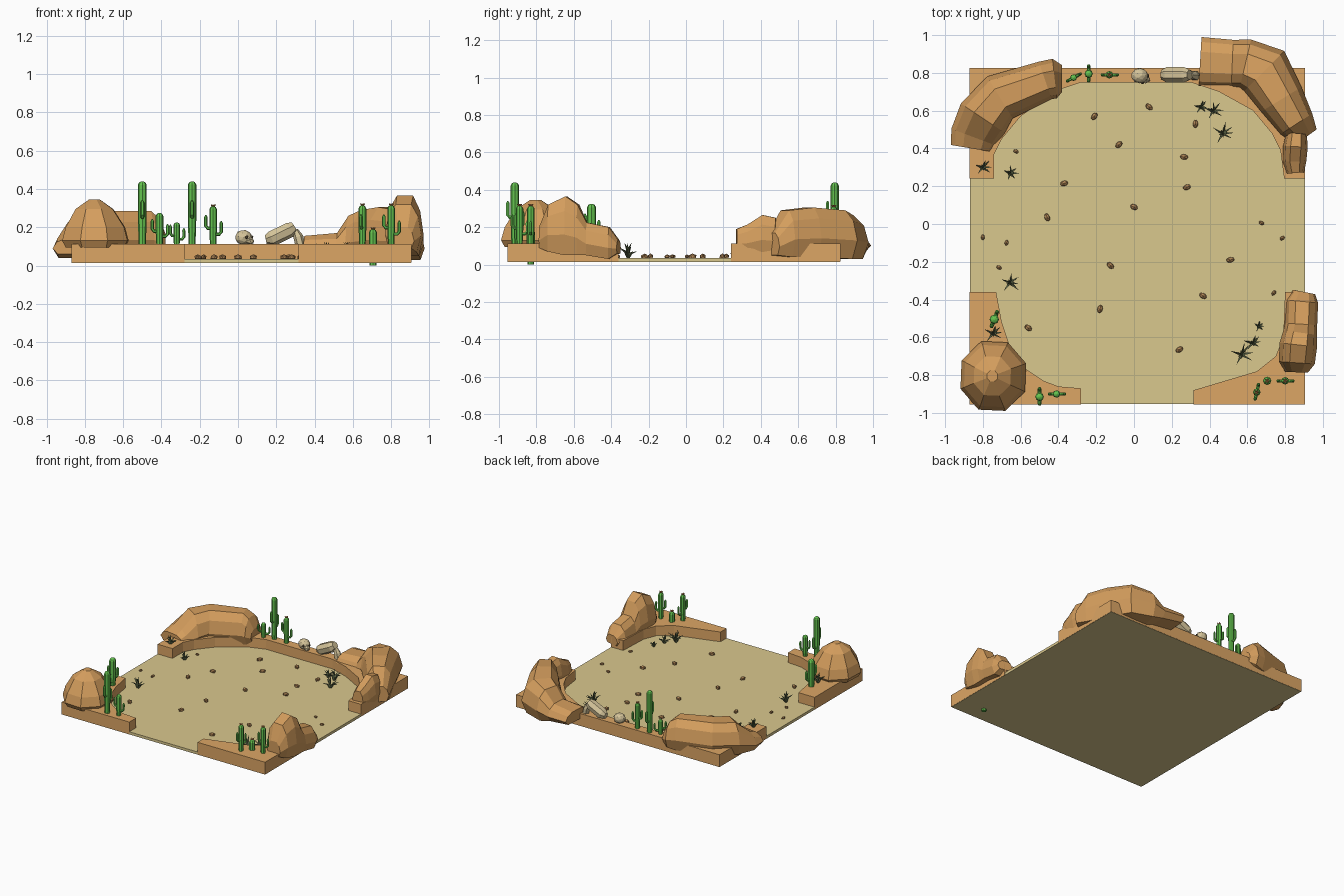
import bpy, bmesh, math, random
from mathutils import Vector, Matrix

if "Cube" in bpy.data.objects:
    bpy.data.objects.remove(bpy.data.objects["Cube"])

random.seed(4)


def material(name, rgb):
    m = bpy.data.materials.new(name)
    m.diffuse_color = (*rgb, 1)
    m.use_nodes = True
    m.node_tree.nodes["Principled BSDF"].inputs["Base Color"].default_value = m.diffuse_color
    return m


SAND = material("sand", (0.70, 0.58, 0.27))
CLAY = material("clay", (0.72, 0.38, 0.13))
ROCK = material("rock", (0.66, 0.34, 0.11))
PEBBLE = material("pebble", (0.42, 0.23, 0.09))
GREEN = material("cactus_green", (0.13, 0.56, 0.08))
FLOWER = material("flower", (0.55, 0.25, 0.08))
GRASS = material("dry_grass", (0.12, 0.15, 0.07))
BONE = material("bone", (0.66, 0.55, 0.32))
DARK = material("socket", (0.12, 0.09, 0.05))


def finish(bm, name, mat):
    bmesh.ops.recalc_face_normals(bm, faces=bm.faces)
    me = bpy.data.meshes.new(name)
    bm.to_mesh(me)
    bm.free()
    me.materials.append(mat)
    ob = bpy.data.objects.new(name, me)
    bpy.context.collection.objects.link(ob)
    return ob


def loft(bm, rings):
    rows = [[bm.verts.new(p) for p in r] for r in rings]
    n = len(rows[0])
    for a, b in zip(rows, rows[1:]):
        for i in range(n):
            j = (i + 1) % n
            bm.faces.new((a[i], a[j], b[j], b[i]))
    bm.faces.new(rows[0][::-1])
    bm.faces.new(rows[-1])


def tube(bm, path, radii, sides=8):
    pts = [Vector(p) for p in path]
    rings = []
    for i, p in enumerate(pts):
        t = (pts[min(i + 1, len(pts) - 1)] - pts[max(i - 1, 0)]).normalized()
        q = Vector((0, 0, 1)).rotation_difference(t)
        rings.append([p + q @ Vector((radii[i] * math.cos(a), radii[i] * math.sin(a), 0))
                      for a in (k * math.tau / sides for k in range(sides))])
    loft(bm, rings)


def slab(name, outline, z0, z1, mat):
    bm = bmesh.new()
    loft(bm, [[(x, y, z) for x, y in outline] for z in (z0, z1)])
    return finish(bm, name, mat)


# Sand floor and raised corner ledges
slab("sand_floor", [(-.869, -.954), (.904, -.954), (.904, .824), (-.869, .824)], .014, .035, SAND)
slab("back_ledge", [(-.87, .825), (-.87, .24), (-.74, .24), (-.74, .37), (-.7, .45), (-.6, .57), (-.4, .71),
                    (-.28, .75), (.3, .75), (.45, .70), (.63, .60), (.73, .48), (.775, .39), (.795, .24),
                    (.905, .24), (.905, .825)], .016, .112, CLAY)
slab("front_left_ledge", [(-.87, -.36), (-.87, -.955), (-.28, -.955), (-.28, -.87), (-.4, -.86), (-.48, -.83),
                          (-.6, -.75), (-.66, -.64), (-.7, -.52), (-.73, -.36)], .016, .112, CLAY)
slab("front_right_ledge", [(.905, -.36), (.8, -.36), (.79, -.6), (.75, -.7), (.65, -.78), (.315, -.88),
                           (.315, -.955), (.905, -.955)], .016, .112, CLAY)

# Faceted boulders: sections (x, y, half width, bottom, top) lofted along a path
PROFILE = [(-.75, 0), (-1, .35), (-.82, .75), (-.45, 1), (.4, 1), (.8, .78), (1, .38), (.75, 0)]


def boulder(name, sections, mat=ROCK):
    bm, rings = bmesh.new(), []
    for i, (x, y, w, lo, hi) in enumerate(sections):
        a, b = sections[max(i - 1, 0)], sections[min(i + 1, len(sections) - 1)]
        side = Vector((a[1] - b[1], b[0] - a[0])).normalized()
        rings.append([(x + side.x * u * w, y + side.y * u * w, lo + v * (hi - lo)) for u, v in PROFILE])
    loft(bm, rings)
    return finish(bm, name, mat)


boulder("back_left_boulder", [(-.86, .40, .11, .06, .14), (-.85, .46, .125, .04, .17), (-.80, .56, .14, .04, .27),
                              (-.71, .67, .13, .05, .285), (-.47, .76, .105, .05, .285), (-.42, .77, .105, .06, .25),
                              (-.38, .77, .07, .08, .17)])
boulder("back_right_boulder", [(.35, .86, .13, .07, .155), (.52, .85, .125, .05, .17), (.59, .85, .13, .03, .26),
                               (.69, .81, .15, .03, .29), (.78, .66, .125, .04, .305), (.86, .53, .10, .04, .29),
                               (.91, .46, .07, .05, .17)])
boulder("small_right_boulder", [(.855, .27, .045, .07, .19), (.85, .33, .062, .06, .215), (.855, .41, .065, .06, .265),
                                (.86, .48, .055, .06, .25)])
boulder("front_right_boulder", [(.86, -.785, .06, .09, .20), (.862, -.735, .095, .07, .32), (.87, -.64, .10, .05, .365),
                                (.88, -.575, .09, .05, .32), (.885, -.53, .085, .05, .225),
                                (.89, -.41, .085, .03, .20), (.90, -.36, .06, .06, .13)])

# Front left boulder: rounded dome of stacked eight-sided rings
bm = bmesh.new()
loft(bm, [[(-.745 + dx + r * math.cos(a), -.805 + r * 1.06 * math.sin(a), z)
           for a in (k * math.tau / 8 + .35 for k in range(8))]
          for z, r, dx in ((.095, .165, 0), (.13, .185, 0), (.20, .165, 0), (.295, .105, -.005), (.345, .03, -.005))])
finish(bm, "front_left_boulder", ROCK)


# Cacti: ribbed trunk, two elbow arms, optional bud on top
def cactus(x, y, top, r, angle=None, bud=False, base=.10):
    bm = bmesh.new()
    h = top - base
    tube(bm, [(x, y, base), (x, y, base + .4 * h), (x, y, top - .8 * r), (x, y, top - .25 * r), (x, y, top)],
         [r * .8, r, r, r * .7, r * .2])
    if angle is not None:
        for s, f, k in ((1, .3, 1), (-1, .45, .9)):
            c, d = math.cos(angle) * s, math.sin(angle) * s
            ar, z, out = r * .45, base + f * h, .042 * k
            tube(bm, [(x + c * q, y + d * q, z + dz) for q, dz in
                      ((0, 0), (out * .75, 0), (out, .012), (out, .028 + .14 * h), (out, .04 + .14 * h))],
                 [ar, ar, ar, ar, ar * .3], 6)
    finish(bm, "cactus", GREEN)
    if bud:
        bm = bmesh.new()
        for k in range(5):
            a = k * math.tau / 5
            c, d = math.cos(a), math.sin(a)
            tube(bm, [(x, y, top - .004), (x + c * .007, y + d * .007, top + .004),
                      (x + c * .014, y + d * .014, top + .009)], [.004, .005, .001], 4)
        finish(bm, "cactus_bud", FLOWER)


H = math.pi / 2
cactus(-.32, .775, .225, .018, .5)
cactus(-.24, .795, .44, .022, H)
cactus(-.13, .79, .31, .020, 0, True)
cactus(-.74, -.505, .325, .025, 1.2)
cactus(-.50, -.915, .44, .023, H)
cactus(-.41, -.90, .275, .020, 0)
cactus(.65, -.89, .315, .020, 1.35, True)
cactus(.705, -.83, .19, .022, None, True, 0)
cactus(.80, -.83, .315, .020, 0, True)

# Dry grass tufts: curved tapering blades
TUFTS = [(.355, .62, .035, .7), (.42, .60, .035, 1), (.47, .48, .035, 1.1), (-.80, .30, .11, .8),
         (-.655, .27, .035, .8), (-.655, -.31, .035, 1), (-.745, -.58, .11, .9), (.57, -.69, .035, 1.1),
         (.63, -.63, .035, .8), (.66, -.54, .035, .5)]
for x, y, z, s in TUFTS:
    bm = bmesh.new()
    for k in range(9):
        a = k * math.tau / 9 * 2 + random.uniform(-.2, .2)
        out = s * (random.uniform(.045, .06) if k < 6 else .02)
        h = s * (random.uniform(.035, .06) if k < 6 else .08)
        c, d = math.cos(a), math.sin(a)
        tube(bm, [(x, y, z - .005), (x + c * out * .4, y + d * out * .4, z + h * .7),
                  (x + c * out, y + d * out, z + h)], [.006, .006, .0006], 3)
    finish(bm, "grass_tuft", GRASS)


# Faceted stone blob, also used for the bones
def blob(name, loc, size, mat, turn=0, tilt=0, sub=1):
    bm = bmesh.new()
    rot = Matrix.Rotation(turn, 4, 'Z') @ Matrix.Rotation(tilt, 4, 'Y')
    bmesh.ops.create_icosphere(bm, subdivisions=sub, radius=1,
                               matrix=Matrix.Translation(loc) @ rot @ Matrix.Diagonal((*size, 1)))
    return finish(bm, name, mat)


PEBBLES = [(.08, .62), (-.21, .57), (-.08, .42), (.325, .53), (.265, .355), (-.37, .215), (.28, .195),
           (-.46, .035), (0, .09), (-.8, -.07), (-.675, -.1), (-.715, -.23), (-.125, -.22), (.51, -.19),
           (.675, .005), (.785, -.075), (.74, -.365), (.365, -.38), (-.18, -.45), (-.56, -.55), (.24, -.665),
           (-.625, .385)]
for x, y in PEBBLES:
    s = .7 if abs(x) > .6 else 1
    blob("pebble", (x, y, .043), (.024 * s, .016 * s, .016 * s), PEBBLE, random.uniform(0, 3.1))

# Weathered skull with eye sockets
blob("skull_dome", (.03, .785, .146), (.046, .040, .040), BONE, 0, .25, 2)
blob("skull_snout", (.06, .768, .13), (.028, .026, .022), BONE, -.4, .3)
blob("skull_socket", (.045, .748, .148), (.010, .008, .010), DARK)
blob("skull_socket", (.073, .785, .148), (.008, .010, .010), DARK)

# Leaning pale stone and its prop stone
bm = bmesh.new()
tube(bm, [(.145, .79, .135), (.175, .79, .142), (.27, .79, .188), (.295, .79, .205)], [.024, .042, .042, .028], 7)
finish(bm, "leaning_pale_stone", BONE)
bm = bmesh.new()
tube(bm, [(.325, .785, .108), (.315, .787, .15), (.30, .79, .185)], [.026, .026, .014], 6)
finish(bm, "prop_stone", BONE)
